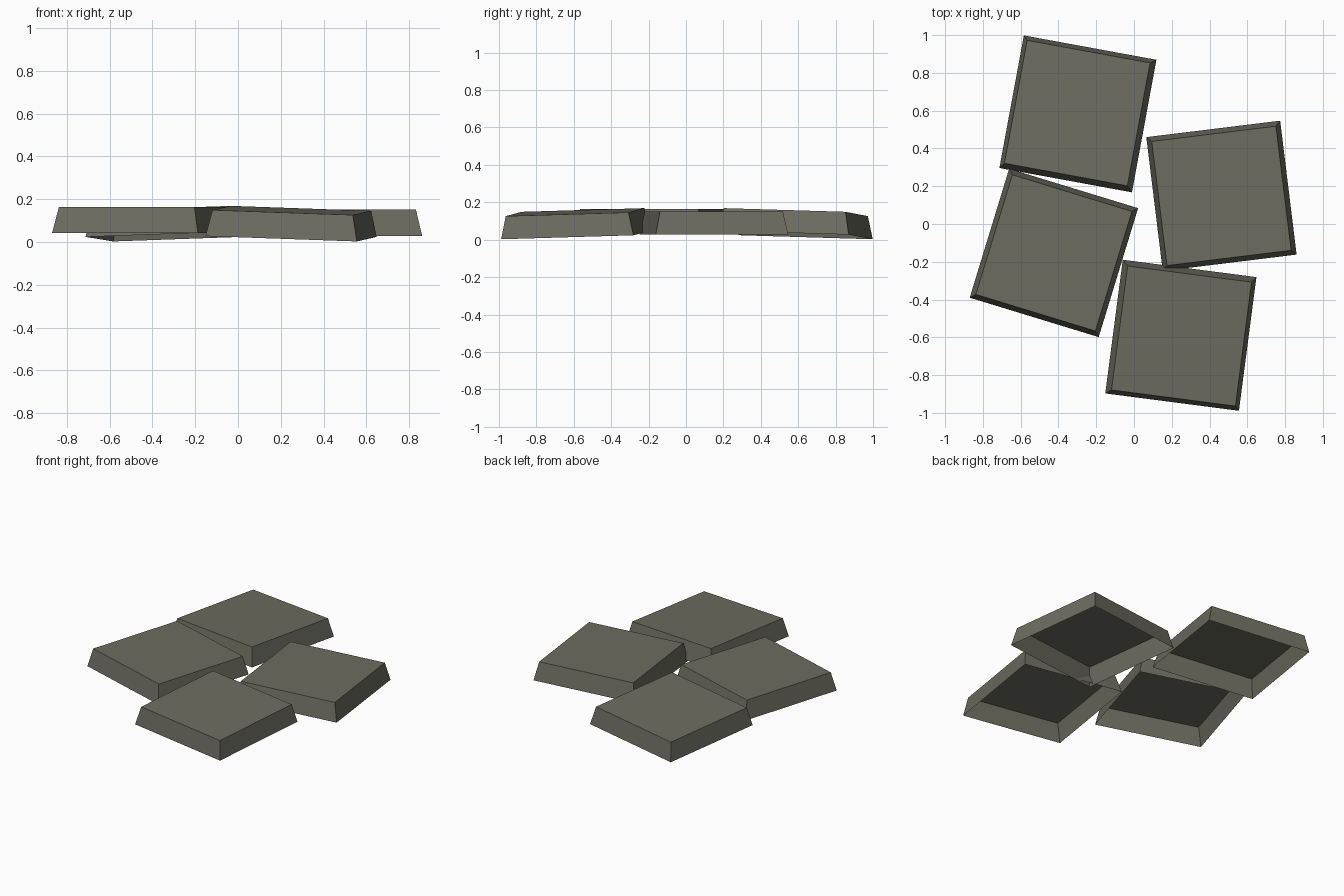
import bpy, bmesh
from math import radians
from mathutils import Matrix, Euler

if "Cube" in bpy.data.objects:
    bpy.data.objects.remove(bpy.data.objects["Cube"])

BASE, TOP, HEIGHT = 0.714, 0.662, 0.122

stone = bpy.data.materials.new("olive grey stone")
stone.diffuse_color = (0.15, 0.15, 0.118, 1)
stone.use_nodes = True
stone.node_tree.nodes["Principled BSDF"].inputs["Base Color"].default_value = stone.diffuse_color


def slab(name, centre, turn, tilt_x=0.0, tilt_y=0.0):
    """Tapered square slab, hollow and open underneath."""
    bm = bmesh.new()
    bmesh.ops.create_cube(bm, size=1)
    for v in bm.verts:
        upper = v.co.z > 0
        side = TOP if upper else BASE
        v.co.x *= side
        v.co.y *= side
        v.co.z = HEIGHT if upper else 0
    # open underside
    bm.normal_update()
    under = [f for f in bm.faces if f.normal.z < -0.9]
    bmesh.ops.delete(bm, geom=under, context='FACES_ONLY')
    # lean the slab, then turn it in plan
    lean = Euler((radians(tilt_x), radians(tilt_y), 0)).to_matrix().to_4x4()
    bm.transform(Matrix.Translation(centre) @ Matrix.Rotation(radians(turn), 4, 'Z') @ lean)
    mesh = bpy.data.meshes.new(name)
    bm.to_mesh(mesh)
    bm.free()
    mesh.materials.append(stone)
    obj = bpy.data.objects.new(name, mesh)
    bpy.context.collection.objects.link(obj)


# back and front slabs lean outwards, the side slabs lie flat
slab("back_slab", (-0.297, 0.583, 0.0255), -10.4, -1.7, -2.0)
slab("right_slab", (0.463, 0.149, 0.029), 7.0)
slab("left_slab", (-0.424, -0.153, 0.041), -17.0)
slab("front_slab", (0.248, -0.589, 0.0255), -7.4, 1.7, 2.0)
